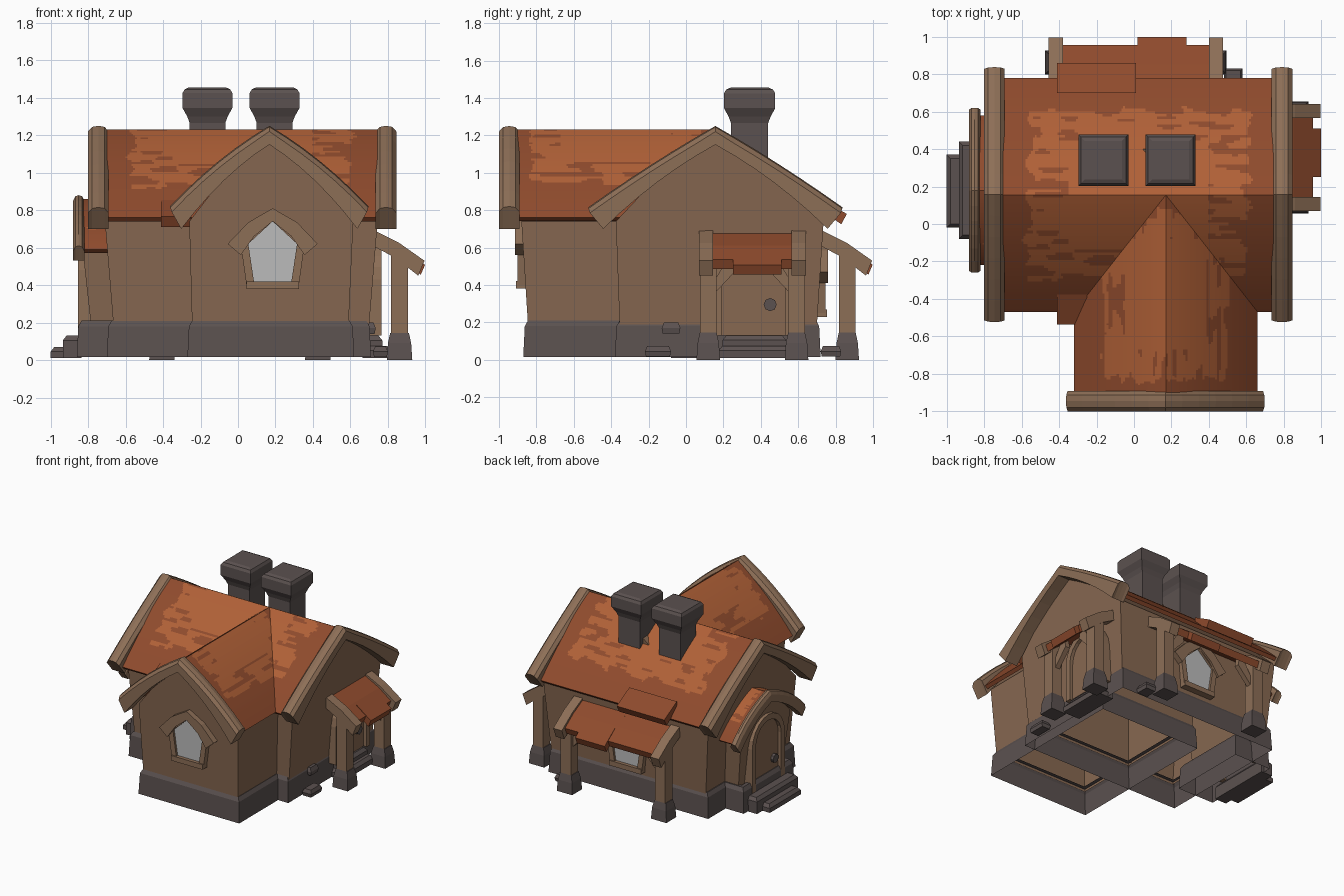
import bpy, bmesh, math
from mathutils import Vector, noise

if "Cube" in bpy.data.objects:
    bpy.data.objects.remove(bpy.data.objects["Cube"])


def material(name, rgb):
    m = bpy.data.materials.new(name)
    m.diffuse_color = (*rgb, 1)
    m.use_nodes = True
    m.node_tree.nodes["Principled BSDF"].inputs["Base Color"].default_value = m.diffuse_color
    return m


WALL = material("brown wall", (0.242, 0.138, 0.082))
TRIM = material("light timber", (0.265, 0.157, 0.094))
STONE = material("grey stone", (0.105, 0.083, 0.08))
ROOF = material("dark orange roof", (0.275, 0.07, 0.026))
PATCH = material("light orange roof", (0.435, 0.118, 0.038))
GLASS = material("pale glass", (0.50, 0.50, 0.50))


def finish(name, bm, *mats, recalc=True):
    if recalc:
        bmesh.ops.recalc_face_normals(bm, faces=bm.faces)
    me = bpy.data.meshes.new(name)
    bm.to_mesh(me)
    bm.free()
    for m in mats:
        me.materials.append(m)
    ob = bpy.data.objects.new(name, me)
    bpy.context.collection.objects.link(ob)
    return ob


def loft(name, sections, mat, caps=True, skip_last=False):
    """Join equal-length rings of points into a skin."""
    bm = bmesh.new()
    rings = [[bm.verts.new(p) for p in s] for s in sections]
    if caps:
        bm.faces.new(rings[0])
        bm.faces.new(rings[-1])
    n = len(rings[0])
    for r, q in zip(rings, rings[1:]):
        for i in range(n - skip_last):
            j = (i + 1) % n
            bm.faces.new((r[i], r[j], q[j], q[i]))
    return finish(name, bm, mat)


def place(pts, c, axis):
    return [(c, h, z) if axis == 'x' else (h, c, z) for h, z in pts]


def prism(name, pts, a, b, axis, mat):
    """Extrude a (horizontal, z) profile along x or y."""
    return loft(name, [place(pts, a, axis), place(pts, b, axis)], mat)


def walls(name, pts, a, b, axis, lean):
    """Gabled shell, open below, with ends leaning inward at the foot."""
    def end(c, s):
        return [place([p], c + (s * lean if p[1] < 0.3 else 0), axis)[0] for p in pts]
    return loft(name, [end(a, 1), end(b, -1)], WALL, skip_last=True)


def stack(name, cx, cy, hx, hy, levels, mat=STONE, caps=True):
    """Four-sided block made of (z, inset) levels."""
    return loft(name, [[(cx + sx * (hx - i), cy + sy * (hy - i), z)
                        for sx, sy in ((-1, -1), (1, -1), (1, 1), (-1, 1))] for z, i in levels], mat, caps)


def curve(p, t):
    """Quadratic arc through three points."""
    a, m, b = (Vector(q) for q in p)
    c = 2 * m - (a + b) / 2
    return (1 - t) ** 2 * a + 2 * t * (1 - t) * c + t * t * b


def mirrored(c, half):
    """Half profile of (offset, z), ridge first, mirrored around centre c."""
    return [(c - o, z) for o, z in reversed(half)] + [(c + o, z) for o, z in half if o > 0]


def gable_trim(name, c, top, bottom, a, b, axis):
    """Bowed timber pair with a rounded upper side."""
    n, rings = 6, []
    low = mirrored(c, [curve(bottom, i / n) for i in range(n + 1)])
    for t, drop in ((0, 0.03), (0.2, 0.006), (0.5, 0), (0.8, 0.006), (1, 0.03)):
        up = mirrored(c, [curve(top, i / n) - Vector((0.3, 1)) * drop * (i > 0 or 1) * Vector((0, 1)).y
                          if i else Vector((0, top[0][1] - drop)) for i in range(n + 1)])
        rings.append(place(up + low[::-1], a + (b - a) * t, axis))
    return loft(name, rings, TRIM)


def roof(name, c, half, a, b, axis, umax, vmax, thick=0.03):
    """Curved gable roof; faces near the ridge become ragged light patches."""
    bm = bmesh.new()
    n, m = max(12, int((b - a) / 0.01)), 44
    grid = []
    for i in range(n + 1):
        s = a + (b - a) * i / n
        side = [curve(half, abs(j) / m) for j in range(-m, m + 1)]
        pts = [(c + math.copysign(p[0], k - m), p[1]) for k, p in enumerate(side)]
        grid.append([bm.verts.new(p) for p in place(pts, s, axis)])
    for i in range(n):
        for j in range(2 * m):
            f = bm.faces.new((grid[i][j], grid[i + 1][j], grid[i + 1][j + 1], grid[i][j + 1]))
            f.normal_update()
            if f.normal.z < 0:
                f.normal_flip()
            d = max(abs(2 * (i + 0.5) / n - 1) / umax, abs(j + 0.5 - m) / m / vmax)
            s = a + (b - a) * i / n
            edge = d + 0.1 * noise.noise((s * 9, j * 0.25, a * 9)) < 0.98
            slit = d > 0.62 and noise.noise((s * 6, j * 0.42, a * 5 + 3)) > 0.17
            f.material_index = int(edge and not slit)
    ob = finish(name, bm, ROOF, PATCH, recalc=False)
    sol = ob.modifiers.new("thickness", 'SOLIDIFY')
    sol.thickness, sol.offset = thick, -1


# Walls: hollow gabled shells leaning outward towards the top
walls("main_walls", [(-0.355, 0.19), (-0.375, 0.74), (-0.145, 0.985), (0.155, 1.18),
                     (0.455, 0.985), (0.735, 0.73), (0.70, 0.19)], -0.71, 0.745, 'x', 0.045)
walls("wing_walls", [(-0.245, 0.19), (-0.26, 0.74), (-0.07, 0.985), (0.17, 1.18),
                     (0.41, 0.985), (0.615, 0.74), (0.59, 0.19)], -0.88, 0.4, 'y', 0.035)
walls("entry_walls", [(-0.10, 0.19), (-0.13, 0.6), (-0.02, 0.71), (0.18, 0.82),
                      (0.38, 0.71), (0.49, 0.6), (0.46, 0.19)], -0.83, -0.6, 'x', 0.045)

# Stone foundation: hollow skirts
foot = [(0.015, 0), (0.18, 0.008), (0.21, 0.025), (0.205, 0.06)]
stack("main_foundation", 0.005, 0.17, 0.705, 0.55, foot, caps=False)
stack("wing_foundation", 0.175, -0.24, 0.445, 0.63, foot, caps=False)
stack("entry_foundation", -0.70, 0.18, 0.16, 0.32, foot, caps=False)

# Roofs and gable trims
roof("main_roof", 0.155, [(0, 1.23), (0.32, 1.025), (0.625, 0.76)], -0.70, 0.745, 'x', 0.82, 0.72)
roof("wing_roof", 0.17, [(0, 1.23), (0.251, 1.025), (0.49, 0.76)], -0.90, 0.15, 'y', 0.9, 0.69)
roof("entry_roof", 0.18, [(0, 0.86), (0.23, 0.75), (0.40, 0.59)], -0.83, -0.6, 'x', 0.75, 0.65)
main_trim = [(0, 1.25), (0.34, 1.045), (0.68, 0.815)], [(0, 1.15), (0.31, 0.95), (0.60, 0.70)]
for nm, a, b in (("left", -0.80, -0.69), ("right", 0.735, 0.845)):
    gable_trim("main_trim_" + nm, 0.157, *main_trim, a, b, 'x')
gable_trim("wing_trim", 0.167, [(0, 1.25), (0.27, 1.062), (0.53, 0.82)],
           [(0, 1.15), (0.24, 0.96), (0.47, 0.70)], -1.0, -0.89, 'y')
gable_trim("entry_trim", 0.18, [(0, 0.88), (0.24, 0.775), (0.44, 0.61)],
           [(0, 0.79), (0.21, 0.69), (0.39, 0.53)], -0.88, -0.82, 'x')

# Loose roof slabs hanging over the eaves
slab = [(0.53, 0.853), (0.69, 0.765), (0.66, 0.71), (0.53, 0.80)]
prism("front_eave_slab", [(0.155 - o, z) for o, z in slab], -0.41, -0.25, 'x', ROOF)
prism("back_eave_slab", [(0.17 + o, z + 0.015) for o, z in slab], -0.41, 0.01, 'x', ROOF)

# Chimneys
for nm, x in (("left", -0.163), ("right", 0.195)):
    stack("chimney_" + nm, x, 0.34, 0.133, 0.137,
          [(0.95, 0.038), (1.265, 0.038), (1.30, 0.025), (1.345, 0), (1.425, 0), (1.445, 0.012), (1.455, 0.035)])


# Windows: glass, frame and pointed hood
def window(nm, cx, y, out, dz):
    def part(name, pts, d0, d1, mat):
        prism(nm + name, [(cx + p, z + dz) for p, z in pts], y + out * d0, y + out * d1, 'y', mat)
    pane = [(-0.10, 0.42), (-0.13, 0.62), (0, 0.74), (0.13, 0.62), (0.10, 0.42)]
    rim = [(-0.14, 0.40), (-0.168, 0.60), (0, 0.77), (0.168, 0.60), (0.14, 0.40)]
    part("_glass", pane, -0.05, 0.012, GLASS)
    part("_frame", rim + pane[::-1], -0.05, 0.03, TRIM)
    part("_sill", [(-0.14, 0.38), (-0.14, 0.42), (0.14, 0.42), (0.14, 0.38)], -0.05, 0.04, TRIM)
    part("_hood", [(-0.24, 0.62), (-0.13, 0.735), (0, 0.81), (0.13, 0.735), (0.24, 0.62),
                   (0.17, 0.56), (0.1, 0.66), (0, 0.74), (-0.1, 0.66), (-0.17, 0.56)], -0.05, 0.045, TRIM)


window("front_window", 0.185, -0.87, -1, 0)
window("back_window", 0.01, 0.715, 1, -0.15)


# Arched doors with frame and knob
def door(nm, x, out, cy, w, z0, z1, knob_y):
    def arch(r):
        return ([(cy - r, z0)] + [(cy - r * math.cos(math.pi * k / 10), z1 - w + r * math.sin(math.pi * k / 10))
                                  for k in range(11)] + [(cy + r, z0)])
    prism(nm + "_panel", arch(w), x - out * 0.05, x + out * 0.008, 'x', WALL)
    prism(nm + "_frame", arch(w + 0.045) + arch(w)[::-1], x - out * 0.05, x + out * 0.035, 'x', TRIM)
    knob = [(knob_y + 0.035 * math.cos(k * math.pi / 4), 0.295 + 0.035 * math.sin(k * math.pi / 4)) for k in range(8)]
    prism(nm + "_knob", knob, x, x + out * 0.03, 'x', STONE)


door("left_door", -0.82, -1, 0.18, 0.16, 0.13, 0.64, 0.08)
door("right_door", 0.73, 1, 0.36, 0.17, 0.13, 0.60, 0.45)


# Steps
def step(nm, x, cy, hx, hy, h):
    stack(nm, x, cy, hx, hy, [(0.01, 0), (h - 0.025, 0), (h, 0.02)])


step("left_step_low", -0.93, 0.175, 0.07, 0.195, 0.07)
step("left_step_high", -0.885, 0.18, 0.05, 0.26, 0.13)
step("right_step_low", 0.74, 0.365, 0.075, 0.19, 0.075)
step("right_step_high", 0.72, 0.365, 0.05, 0.17, 0.13)


# Lean-to porches: axis is the direction running along the wall
def porch(nm, axis, s0, s1, c0, c1):
    across = 'x' if axis == 'y' else 'y'
    prism(nm + "_roof", [(0.70, 0.69), (0.85, 0.612), (0.955, 0.535), (0.935, 0.485), (0.84, 0.56), (0.70, 0.63)],
          s0, s1, axis, ROOF)
    prism(nm + "_roof_slab", [(0.87, 0.602), (0.998, 0.508), (0.975, 0.455), (0.87, 0.54)], c0, c1, axis, ROOF)
    for k, s, o in (("a", s0 - 0.033, 1), ("b", s1 + 0.033, -1)):
        prism(nm + "_rafter_" + k, [(0.70, 0.705), (0.86, 0.625), (0.995, 0.53), (0.962, 0.45), (0.84, 0.545),
                                    (0.70, 0.62)], s - 0.038, s + 0.038, axis, TRIM)
        s += o * 0.012
        cx, cy = (0.862, s) if axis == 'y' else (s, 0.862)
        stack(nm + "_post_" + k, cx, cy, 0.045, 0.045, [(0.12, 0), (0.57, 0)], TRIM)
        stack(nm + "_post_foot_" + k, cx, cy, 0.068, 0.063, [(0, 0), (0.09, 0.006), (0.145, 0.018)])
        prism(nm + "_brace_" + k, [(s + o * p, z) for p, z in ((0.03, 0.35), (0.16, 0.49), (0.15, 0.55), (0.11, 0.55),
                                                               (0.03, 0.42))], 0.84, 0.88, across, TRIM)


porch("right_porch", 'y', 0.14, 0.57, 0.25, 0.51)
porch("back_porch", 'x', -0.385, 0.405, 0.02, 0.28)

# Loose stones
for i, (x, y, z, hx, hy, hz) in enumerate(((0.76, -0.15, 0.045, 0.04, 0.07, 0.028), (0.70, -0.08, 0.17, 0.035, 0.05, 0.03),
                                           (0.53, 0.775, 0.045, 0.05, 0.055, 0.028))):
    stack("loose_stone_%d" % i, x, y, hx, hy, [(z - hz, 0.006), (z, 0), (z + hz, 0.012)])
